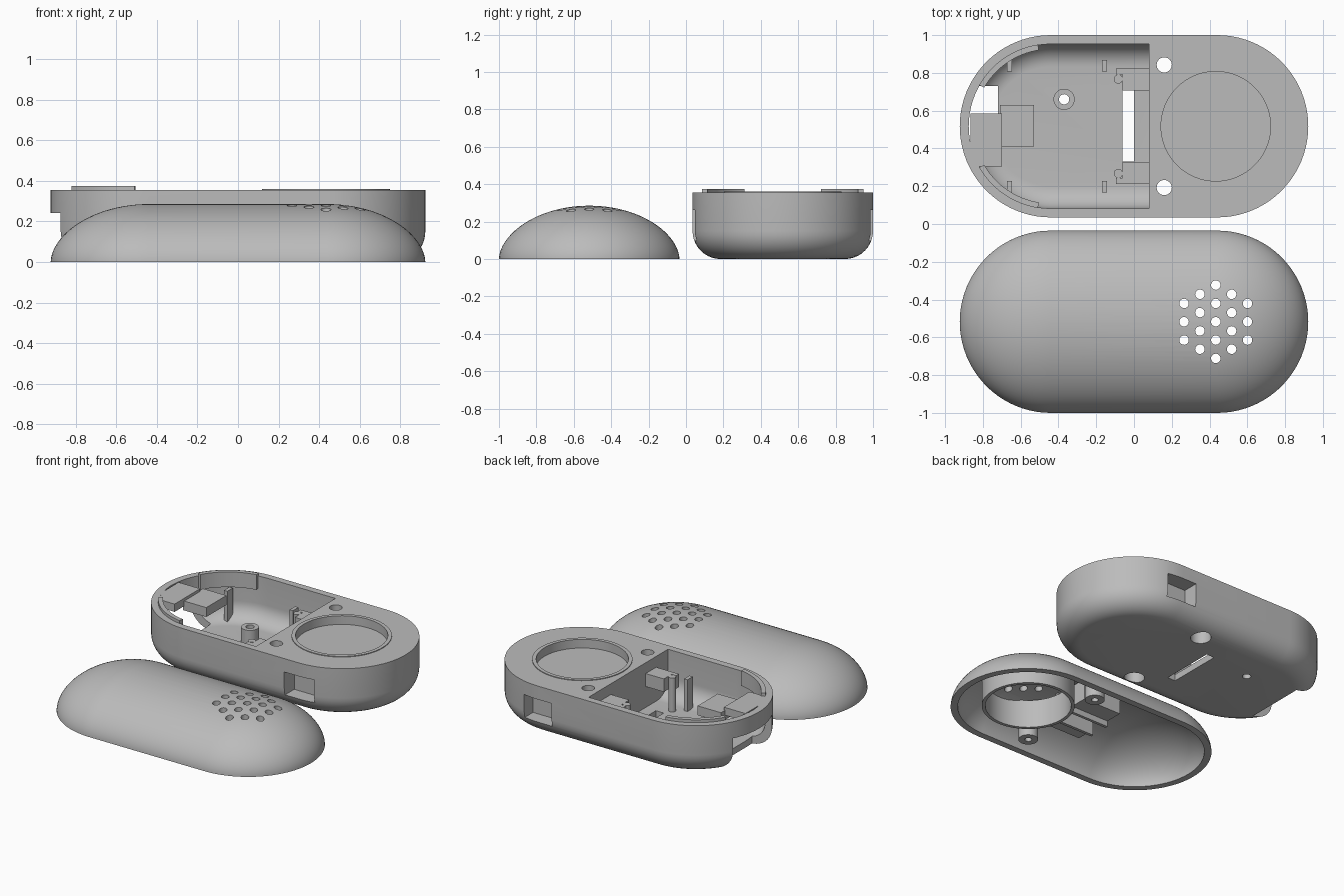
import bpy, bmesh
from math import sin, cos, pi, radians
from mathutils import Matrix

if "Cube" in bpy.data.objects:
    bpy.data.objects.remove(bpy.data.objects["Cube"])

grey = bpy.data.materials.new("plain_grey")
grey.use_nodes = True
grey.diffuse_color = (0.5, 0.5, 0.5, 1)
grey.node_tree.nodes["Principled BSDF"].inputs["Base Color"].default_value = (0.5, 0.5, 0.5, 1)

R, XC = 0.4825, 0.44          # end radius, end centre offset
TOP = 0.355                   # height of the base
BY, LY = 0.5175, -0.5175      # centre lines of base and lid
SPEAKER = 0.433


def finish(bm, name):
    bmesh.ops.recalc_face_normals(bm, faces=bm.faces)
    me = bpy.data.meshes.new(name)
    bm.to_mesh(me)
    bm.free()
    ob = bpy.data.objects.new(name, me)
    bpy.context.collection.objects.link(ob)
    me.materials.append(grey)
    return ob


def loft(name, rings):
    """Skin a stack of equal-length point rings and cap both ends."""
    bm = bmesh.new()
    loops = [[bm.verts.new(p) for p in ring] for ring in rings]
    for a, b in zip(loops, loops[1:]):
        for i in range(len(a)):
            j = (i + 1) % len(a)
            bm.faces.new((a[i], a[j], b[j], b[i]))
    bm.faces.new(loops[0])
    bm.faces.new(loops[-1])
    return finish(bm, name)


def capsule(name, profile, cy, square_end=None, n=40):
    """Long rounded outline lofted through (radius, height) pairs."""
    rings = []
    for r, z in profile:
        left = [(-XC + r * cos(a), cy + r * sin(a), z)
                for a in (pi / 2 + pi * i / n for i in range(n + 1))]
        if square_end is None:
            right = [(-x, 2 * cy - y, z) for x, y, z in left]
        else:
            right = [(square_end, cy - r, z), (square_end, cy + r, z)]
        rings.append(left + right)
    return loft(name, rings)


def box(name, x, y, z):
    bm = bmesh.new()
    bmesh.ops.create_cube(bm, size=1)
    for v in bm.verts:
        v.co = [lo + (c + 0.5) * (hi - lo) for c, (lo, hi) in zip(v.co, (x, y, z))]
    return finish(bm, name)


def cylinders(name, centres, r, z0, z1, n=32):
    bm = bmesh.new()
    for x, y in centres:
        bmesh.ops.create_cone(bm, cap_ends=True, segments=n, radius1=r, radius2=r, depth=z1 - z0,
                              matrix=Matrix.Translation((x, y, (z0 + z1) / 2)))
    return finish(bm, name)


def sweep(name, centre, r0, r1, z0, z1, a0=0, a1=360, n=48):
    """Rectangular section swept about a vertical axis, as a tube or an arc."""
    bm = bmesh.new()
    full = a1 - a0 == 360
    sect = []
    for i in range(n if full else n + 1):
        a = radians(a0 + (a1 - a0) * i / n)
        sect.append([bm.verts.new((centre[0] + r * cos(a), centre[1] + r * sin(a), z))
                     for r, z in ((r0, z0), (r1, z0), (r1, z1), (r0, z1))])
    pairs = list(zip(sect, sect[1:])) + ([(sect[-1], sect[0])] if full else [])
    for a, b in pairs:
        for k in range(4):
            m = (k + 1) % 4
            bm.faces.new((a[k], a[m], b[m], b[k]))
    if not full:
        bm.faces.new(sect[0])
        bm.faces.new(sect[-1])
    return finish(bm, name)


def cut(target, *cutters):
    for c in cutters:
        mod = target.modifiers.new("cut", "BOOLEAN")
        mod.operation, mod.solver, mod.object = "DIFFERENCE", "EXACT", c
        bpy.context.view_layer.objects.active = target
        bpy.ops.object.modifier_apply(modifier=mod.name)
        bpy.data.objects.remove(c)


def fillet(r, z, f, steps=10):
    """Profile points of a rounded bottom edge."""
    return [(r - f + f * sin(t), z + f - f * cos(t))
            for t in (pi / 2 * i / steps for i in range(steps + 1))]


# Base shell with its open bay
base = capsule("base", fillet(R, 0, 0.15) + [(R, TOP)], BY)
bay = capsule("bay_cutter", fillet(0.435, 0.045, 0.12) + [(0.435, 0.5)], BY, square_end=0.08)
screws = [(0.16, BY + s * 0.325) for s in (1, -1)]
boss = (-0.37, 0.66)
cut(base, bay,
    box("port_cutter", (-1, -0.72), (0.305, 0.73), (-0.1, 0.24)),
    box("slot_cutter", (-0.06, 0), (0.33, 0.71), (-0.1, 0.2)),
    cylinders("screw_cutter", screws, 0.04, -0.1, 0.5),
    cylinders("counterbore_cutter", screws, 0.065, -0.1, 0.2),
    cylinders("boss_hole_cutter", [boss], 0.027, -0.1, 0.2),
    cylinders("recess_cutter", [(SPEAKER, BY)], 0.29, 0.3, 0.5, 64))
for s in (1, -1):
    edge = BY + s * R
    cut(base, box("window_cutter", (0.33, 0.55), (edge - 0.11, edge + 0.11), (0.1, 0.262)))

# Fittings on and inside the base
sweep("speaker_rim", (SPEAKER, BY), 0.29, 0.315, 0.34, 0.36, n=64)
sweep("screw_boss", boss, 0.027, 0.056, 0.03, 0.15, n=32)
box("port_cover", (-0.865, -0.7), (0.305, 0.585), (0.3, TOP - 0.001))
box("port_block", (-0.71, -0.53), (0.41, 0.63), (0.27, 0.335))
for s, side in ((1, "back"), (-1, "front")):
    sweep(side + "_lip", (-XC, BY), 0.408, 0.438, 0.27, 0.375,
          *((99, 150) if s > 0 else (210, 261)), n=16)
    for x in (-0.66, -0.157):
        y = BY + s * 0.32
        box(side + "_post", (x - 0.013, x + 0.013), (y - 0.03, y + 0.03), (0.03, 0.265))
    cylinders(side + "_peg", [(-0.083, BY + s * 0.25)], 0.024, 0.03, 0.28, 20)
    ys = sorted((BY + s * 0.19, BY + s * 0.305))
    box(side + "_clip", (-0.06, 0.09), ys, (0.19, 0.28))
    ys = sorted((BY + s * 0.275, BY + s * 0.305))
    box(side + "_clip_arm", (-0.095, -0.05), ys, (0.19, 0.28))

# Domed lid, hollowed and drilled
steps = 24
dome = [(max(R * cos(pi / 2 * i / steps), 0.003), 0.285 * sin(pi / 2 * i / steps) ** 1.11)
        for i in range(steps + 1)]
lid = capsule("lid", dome, LY)
k = (R - 0.045) / R
inner = [(R - 0.045, -0.1)] + [(r * k, z * 0.86 + 0.001) for r, z in dome]
holes = [(SPEAKER + i * 0.084, LY + (j - (4 - abs(i)) / 2) * 0.097)
         for i in range(-2, 3) for j in range(5 - abs(i))]
cut(lid, capsule("hollow_cutter", inner, LY),
    cylinders("grille_cutter", holes, 0.025, 0.1, 0.5, 20))

# Fittings inside the lid
sweep("speaker_collar", (SPEAKER, LY), 0.27, 0.292, 0.01, 0.205, n=64)
for s, side in ((1, "back"), (-1, "front")):
    sweep(side + "_lid_post", (0.16, LY + s * 0.325), 0.022, 0.062, 0.01, 0.145, n=28)
    ys = sorted((LY + s * 0.08, LY + s * 0.2))
    box(side + "_lid_pad", (-0.15, 0.14), ys, (0.08, 0.225))
    ys = sorted((LY + s * 0.06, LY + s * 0.08))
    box(side + "_lid_fin", (-0.15, 0.14), ys, (0.04, 0.24))

# Smooth curved walls, keep edges crisp
bpy.ops.object.select_all(action="DESELECT")
for ob in bpy.context.collection.objects:
    if ob.type == "MESH":
        ob.select_set(True)
bpy.context.view_layer.objects.active = base
bpy.ops.object.shade_smooth_by_angle(angle=radians(30))
